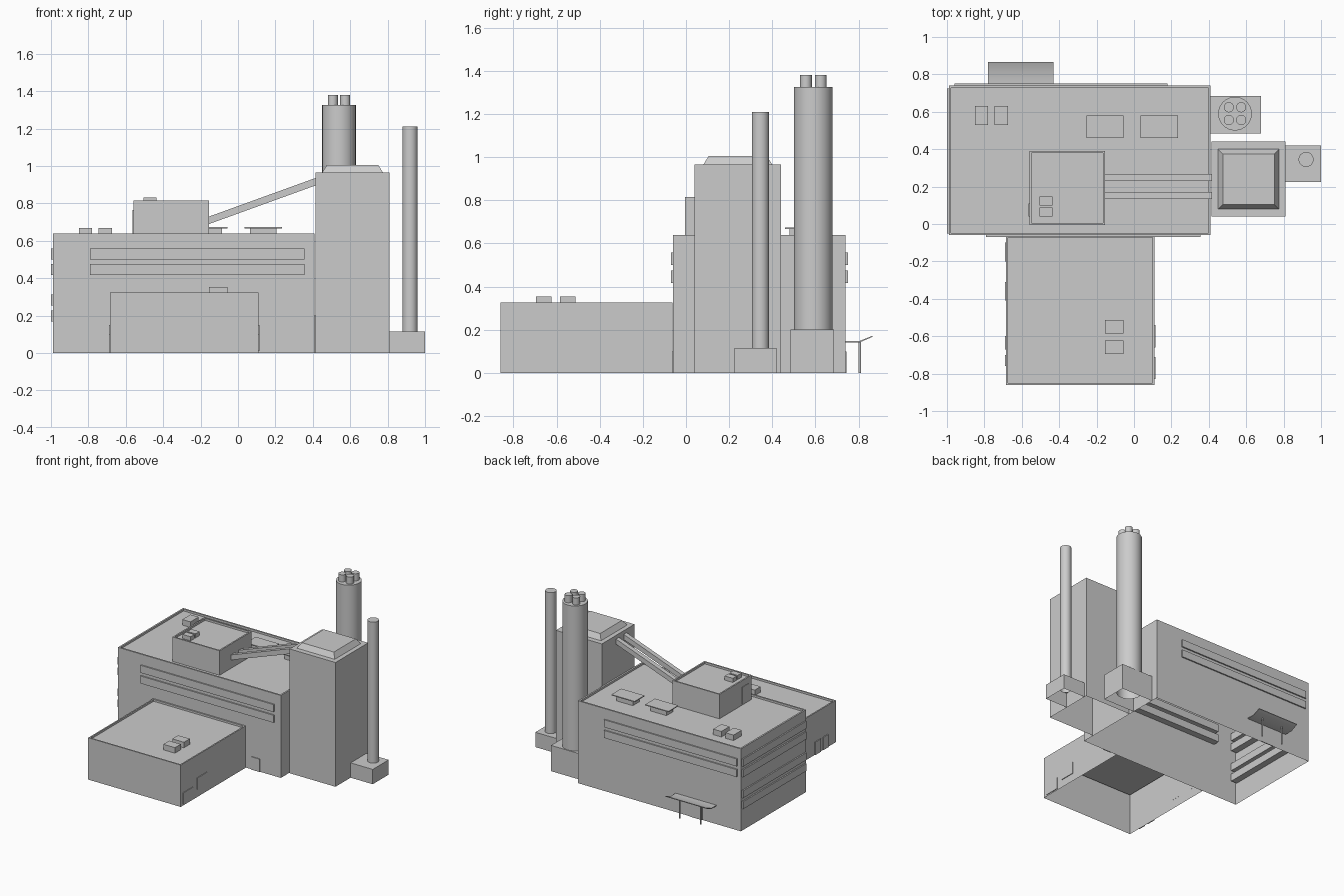
import bpy
import bmesh
from mathutils import Matrix

default = bpy.data.objects.get("Cube")
if default:
    bpy.data.objects.remove(default, do_unlink=True)

grey = bpy.data.materials.new("concrete grey")
grey.use_nodes = True
grey.diffuse_color = (0.6, 0.6, 0.6, 1)
grey.node_tree.nodes["Principled BSDF"].inputs["Base Color"].default_value = (0.6, 0.6, 0.6, 1)


def finish(bm, name, smooth=False):
    mesh = bpy.data.meshes.new(name)
    bm.to_mesh(mesh)
    bm.free()
    mesh.materials.append(grey)
    obj = bpy.data.objects.new(name, mesh)
    bpy.context.collection.objects.link(obj)
    if smooth:
        bpy.ops.object.select_all(action='DESELECT')
        obj.select_set(True)
        bpy.context.view_layer.objects.active = obj
        bpy.ops.object.shade_smooth_by_angle()
    return obj


def box(name, x, y, z, shell=False, rim=0.0, taper=0.0):
    """Box from ranges; shell opens the bottom, rim sinks the roof behind a parapet."""
    bm = bmesh.new()
    bmesh.ops.create_cube(bm, size=1)
    for v in bm.verts:
        shrink = taper if v.co.z > 0 else 0
        v.co = [(a + b) / 2 + c * (b - a - s)
                for (a, b), c, s in zip((x, y, z), v.co, (shrink, shrink, 0))]
    bm.normal_update()
    top = [f for f in bm.faces if f.normal.z > 0.9]
    bottom = [f for f in bm.faces if f.normal.z < -0.9]
    if rim:
        bmesh.ops.inset_individual(bm, faces=top, thickness=rim)
        bmesh.ops.inset_individual(bm, faces=top, thickness=0, depth=-0.015)
    if shell:
        bmesh.ops.delete(bm, geom=bottom, context='FACES')
    return finish(bm, name)


def pipe(name, x, y, radius, z0, z1, sides=32):
    """Upright round stack, closed on top and open below."""
    bm = bmesh.new()
    bmesh.ops.create_cone(bm, cap_ends=True, segments=sides, radius1=radius, radius2=radius,
                          depth=z1 - z0, matrix=Matrix.Translation((x, y, (z0 + z1) / 2)))
    bm.normal_update()
    bmesh.ops.delete(bm, geom=[f for f in bm.faces if f.normal.z < -0.9], context='FACES')
    return finish(bm, name, True)


def sweep(name, profile, x=None, y=None, smooth=False):
    """Extrude a closed side profile along x (profile in yz) or along y (profile in xz)."""
    bm = bmesh.new()
    start, end = x or y
    ring = [bm.verts.new((start, a, b) if x else (a, start, b)) for a, b in profile]
    face = bm.faces.new(ring)
    moved = bmesh.ops.extrude_face_region(bm, geom=[face])["geom"]
    shift = (end - start, 0, 0) if x else (0, end - start, 0)
    bmesh.ops.translate(bm, vec=shift, verts=[g for g in moved if isinstance(g, bmesh.types.BMVert)])
    if not any(face == f for f in bm.faces):
        bm.faces.new(ring)
    bmesh.ops.recalc_face_normals(bm, faces=bm.faces)
    return finish(bm, name, smooth)


# Main blocks
box("main_hall", (-0.99, 0.41), (-0.06, 0.74), (0, 0.64), True, 0.018)
box("front_annex", (-0.685, 0.11), (-0.86, -0.062), (0, 0.325), True, 0.015)
box("roof_house", (-0.56, -0.155), (-0.005, 0.39), (0.62, 0.815), True, 0.016)
box("boiler_tower", (0.415, 0.81), (0.04, 0.44), (0, 0.965), True)
box("tower_cap", (0.45, 0.775), (0.08, 0.40), (0.965, 1.005), True, taper=0.05)

# Window bands around the hall
for low in (0.417, 0.50):
    band = (low, low + 0.058)
    box("front_window_band", (-0.79, 0.355), (-0.07, -0.01), band)
    box("back_window_band", (-0.96, 0.18), (0.69, 0.75), band)
for low in (0.17, 0.255, 0.417, 0.50):
    box("left_window_band", (-1.0, -0.94), (-0.05, 0.725), (low, low + 0.058))

# Roof equipment
for x in (-0.85, -0.745):
    box("hall_roof_unit", (x, x + 0.07), (0.53, 0.63), (0.62, 0.668))
for y in (-0.695, -0.585):
    box("annex_roof_unit", (-0.155, -0.055), (y, y + 0.072), (0.305, 0.353))
for y in (0.04, 0.10):
    box("house_roof_unit", (-0.505, -0.435), (y, y + 0.047), (0.795, 0.832))
for x in (-0.255, 0.035):
    box("vent_base", (x + 0.03, x + 0.17), (0.48, 0.56), (0.62, 0.668))
    box("vent_lid", (x, x + 0.2), (0.46, 0.58), (0.667, 0.674))

# Sloping conveyors from the roof house to the tower
for y in (0.135, 0.23):
    sweep("conveyor", [(-0.16, 0.688), (0.42, 0.898), (0.42, 0.938), (-0.16, 0.728)],
          y=(y, y + 0.036))

# Large stack with four flues
box("large_stack_base", (0.41, 0.68), (0.485, 0.685), (0, 0.2), True)
pipe("large_stack", 0.54, 0.59, 0.09, 0.06, 1.325)
for dx in (-0.033, 0.033):
    for dy in (-0.034, 0.034):
        pipe("flue", 0.54 + dx, 0.59 + dy, 0.027, 1.32, 1.38, 24)

# Slim stack
box("slim_stack_base", (0.81, 1.0), (0.225, 0.42), (0, 0.115), True)
pipe("slim_stack", 0.92, 0.345, 0.04, 0.05, 1.21)

# Doors and windows as thin plates
for y, height in ((-0.83, 0.1), (-0.66, 0.15)):
    box("annex_right_door", (0.109, 0.115), (y, y + 0.12), (height - 0.09, height))
for y, width in ((-0.76, 0.06), (-0.67, 0.07)):
    box("annex_left_door", (-0.691, -0.684), (y, y + width), (0, 0.1))
for y in (-0.41, -0.2):
    box("annex_left_window", (-0.691, -0.684), (y, y + 0.1), (0.07, 0.15))
box("roof_house_door", (-0.564, -0.559), (0.04, 0.11), (0.63, 0.765))
box("hall_front_door", (0.16, 0.23), (-0.066, -0.059), (0, 0.1))
box("hall_back_door", (-0.66, -0.55), (0.739, 0.745), (0, 0.1))

# Bent canopy on two posts over the back entrance
sweep("canopy", [(0.735, 0.141), (0.805, 0.141), (0.865, 0.167), (0.865, 0.172),
                 (0.803, 0.147), (0.735, 0.147)], x=(-0.78, -0.43), smooth=True)
for x in (-0.69, -0.51):
    pipe("canopy_post", x, 0.805, 0.006, 0, 0.143, 12)
